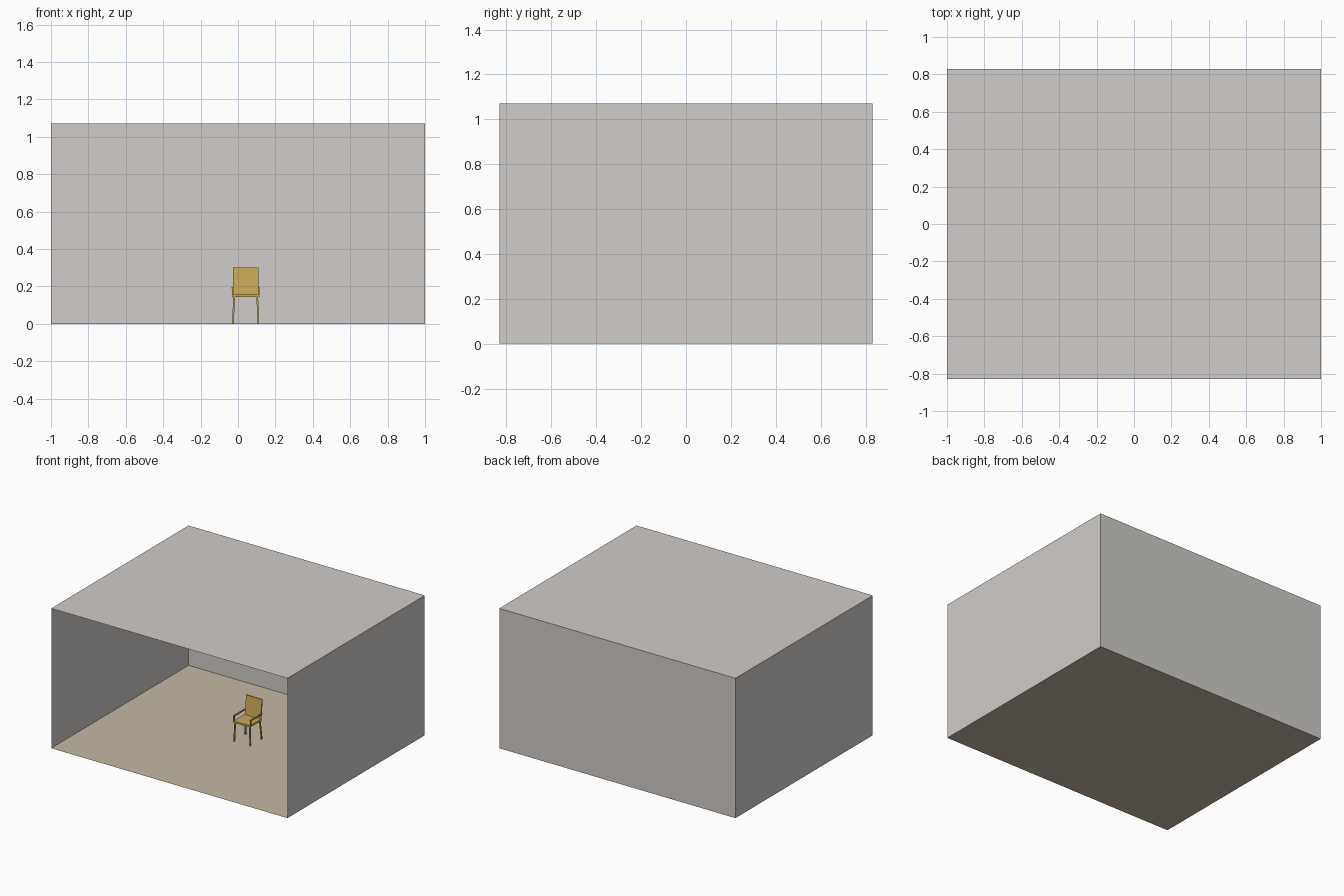
import bpy, bmesh
from mathutils import Vector

if "Cube" in bpy.data.objects:
    bpy.data.objects.remove(bpy.data.objects["Cube"])


def srgb_material(name, r, g, b):
    lin = [((c / 255 + 0.055) / 1.055) ** 2.4 for c in (r, g, b)]
    mat = bpy.data.materials.new(name)
    mat.diffuse_color = (*lin, 1)
    mat.use_nodes = True
    mat.node_tree.nodes["Principled BSDF"].inputs["Base Color"].default_value = mat.diffuse_color
    return mat


wall_paint = srgb_material("warm grey paint", 208, 204, 200)
floor_wood = srgb_material("beige floor", 197, 184, 166)
chair_wood = srgb_material("golden wood", 200, 168, 86)


def finish(bm, name, mat):
    mesh = bpy.data.meshes.new(name)
    bm.to_mesh(mesh)
    bm.free()
    mesh.materials.append(mat)
    obj = bpy.data.objects.new(name, mesh)
    bpy.context.collection.objects.link(obj)
    return obj


def panel(name, corners, mat):
    """Single flat face through four corners."""
    bm = bmesh.new()
    bm.faces.new([bm.verts.new(c) for c in corners])
    return finish(bm, name, mat)


def bar(name, start, end, sx, sy, mat, axis="z"):
    """Box swept from start to end; its end caps lie across the given axis."""
    bm = bmesh.new()
    rings = []
    for p in (start, end):
        ring = []
        for a, b in ((-1, -1), (1, -1), (1, 1), (-1, 1)):
            off = (a * sx / 2, b * sy / 2, 0) if axis == "z" else (a * sx / 2, 0, b * sy / 2)
            ring.append(bm.verts.new(Vector(p) + Vector(off)))
        rings.append(ring)
    lo, hi = rings
    bm.faces.new(lo[::-1])
    bm.faces.new(hi)
    for i in range(4):
        j = (i + 1) % 4
        bm.faces.new((lo[i], lo[j], hi[j], hi[i]))
    bmesh.ops.recalc_face_normals(bm, faces=bm.faces)
    return finish(bm, name, mat)


# Room shell, open at the front
X, Y, H = 1.0, 0.83, 1.07
panel("floor", [(-X, -Y, 0), (X, -Y, 0), (X, Y, 0), (-X, Y, 0)], floor_wood)
panel("ceiling", [(-X, -Y, H), (X, -Y, H), (X, Y, H), (-X, Y, H)], wall_paint)
panel("back_wall", [(-X, Y, 0), (X, Y, 0), (X, Y, H), (-X, Y, H)], wall_paint)
for side, x in (("left", -X), ("right", X)):
    panel(side + "_wall", [(x, -Y, 0), (x, Y, 0), (x, Y, H), (x, -Y, H)], wall_paint)

# Chair seat and leaning backrest
CX = 0.041
bar("seat", (CX, 0.056, 0.143), (CX, 0.056, 0.156), 0.14, 0.138, chair_wood)
bar("backrest", (CX, 0.124, 0.156), (CX, 0.14, 0.30), 0.135, 0.008, chair_wood)

# Splayed legs and armrests on both sides
for side, s in (("left", -1), ("right", 1)):
    for end, y_top, y_foot in (("front", -0.004, -0.007), ("back", 0.117, 0.13)):
        bar(f"{side}_{end}_leg", (CX + s * 0.068, y_foot, 0),
            (CX + s * 0.062, y_top, 0.143), 0.009, 0.009, chair_wood)
    bar(side + "_arm_post", (CX + s * 0.07, -0.006, 0.143),
        (CX + s * 0.07, -0.006, 0.189), 0.008, 0.009, chair_wood)
    bar(side + "_armrest", (CX + s * 0.07, -0.012, 0.193),
        (CX + s * 0.07, 0.13, 0.193), 0.009, 0.008, chair_wood, axis="y")
